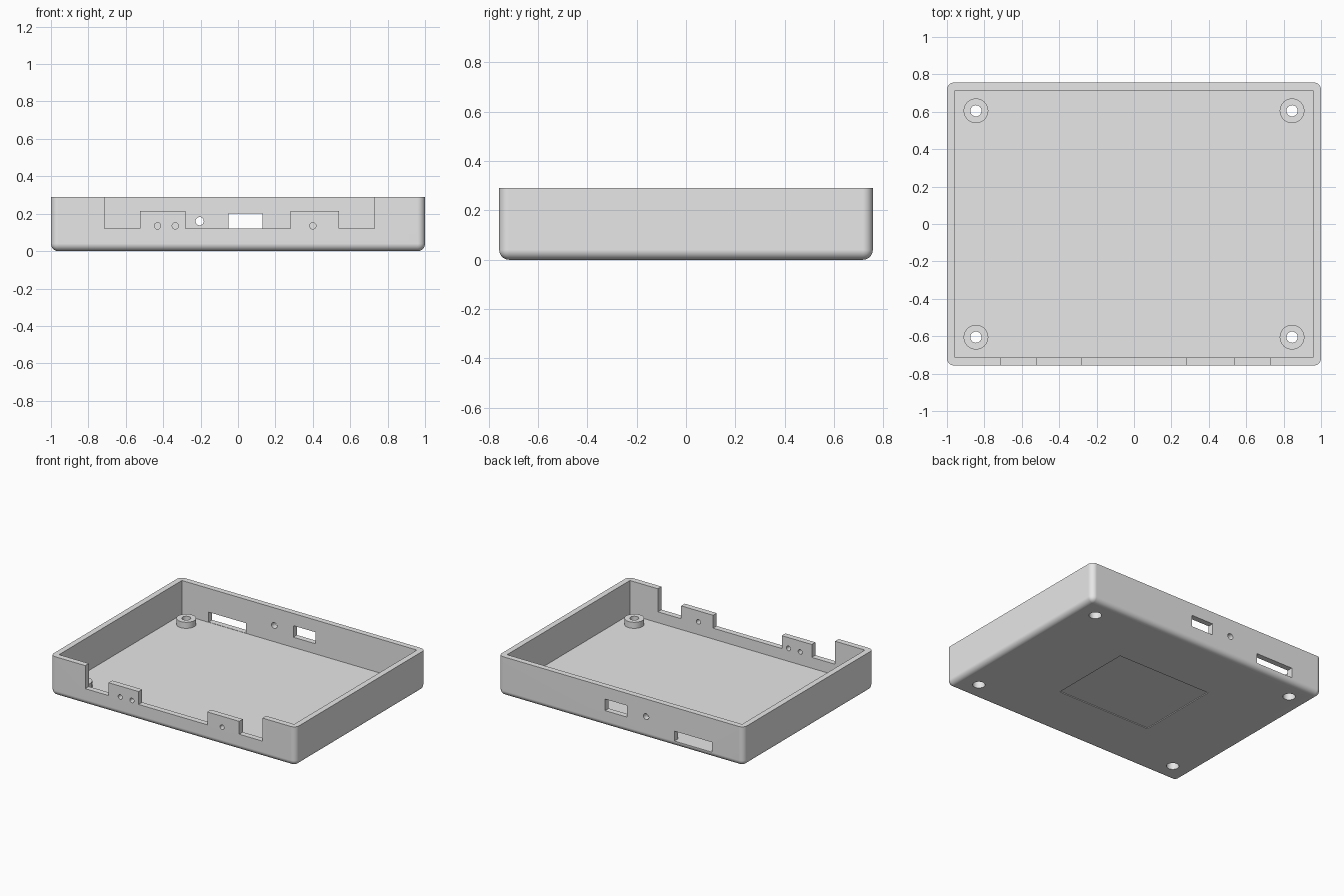
import bpy
import bmesh
from mathutils import Matrix, Vector

if "Cube" in bpy.data.objects:
    bpy.data.objects.remove(bpy.data.objects["Cube"], do_unlink=True)

HX, HY, H = 1.0, 0.757, 0.29      # outer half sizes and height
WALL, FLOOR = 0.042, 0.04
FILLET = 0.04

grey = bpy.data.materials.new("light_grey_plastic")
grey.use_nodes = True
grey.diffuse_color = (0.8, 0.8, 0.8, 1)
grey.node_tree.nodes["Principled BSDF"].inputs["Base Color"].default_value = (0.8, 0.8, 0.8, 1)


def finish(name, bm):
    bmesh.ops.recalc_face_normals(bm, faces=bm.faces)
    mesh = bpy.data.meshes.new(name)
    bm.to_mesh(mesh)
    bm.free()
    mesh.materials.append(grey)
    obj = bpy.data.objects.new(name, mesh)
    bpy.context.collection.objects.link(obj)
    return obj


def box_mesh(lo, hi):
    lo, hi = Vector(lo), Vector(hi)
    bm = bmesh.new()
    place = Matrix.Translation((lo + hi) / 2) @ Matrix.Diagonal((*(hi - lo), 1))
    bmesh.ops.create_cube(bm, size=1, matrix=place)
    return bm


def box(name, lo, hi):
    return finish(name, box_mesh(lo, hi))


def cylinder(name, centre, radius, depth, along_y=False):
    bm = bmesh.new()
    turn = Matrix.Rotation(1.5707963, 4, "X") if along_y else Matrix.Identity(4)
    bmesh.ops.create_cone(bm, cap_ends=True, segments=40, radius1=radius, radius2=radius,
                          depth=depth, matrix=Matrix.Translation(centre) @ turn)
    return finish(name, bm)


def combine(target, tool, operation="DIFFERENCE"):
    tool.hide_render = True
    mod = target.modifiers.new("combine", "BOOLEAN")
    mod.operation, mod.solver, mod.object = operation, "EXACT", tool
    bpy.context.view_layer.objects.active = target
    bpy.ops.object.modifier_apply(modifier=mod.name)
    bpy.data.objects.remove(tool, do_unlink=True)


# Outer shell: rounded upright corners and bottom edge, square rim
bm = box_mesh((-HX, -HY, 0), (HX, HY, H))
edges = [e for e in bm.edges if min(v.co.z for v in e.verts) < H / 2]
bmesh.ops.bevel(bm, geom=edges, offset=FILLET, offset_type="OFFSET", segments=8,
                profile=0.5, affect="EDGES")
tray = finish("enclosure_tray", bm)

# Hollow inside
combine(tray, box("cavity", (WALL - HX, WALL - HY, FLOOR), (HX - WALL, HY - WALL, 1)))

# Screw bosses with through holes and counterbores underneath
for sx in (-1, 1):
    for sy in (-1, 1):
        x, y = sx * 0.845, sy * 0.605
        combine(tray, cylinder("boss", (x, y, 0.0525), 0.066, 0.065), "UNION")
        combine(tray, cylinder("screw_hole", (x, y, 0.05), 0.03, 0.3))
        combine(tray, cylinder("counterbore", (x, y, 0), 0.042, 0.1))

# Stepped opening in the front wall that leaves two low tabs
low, tab = 0.12, 0.215
outline = [(-0.715, 0.5), (-0.715, low), (-0.525, low), (-0.525, tab), (-0.28, tab),
           (-0.28, low), (0.28, low), (0.28, tab), (0.54, tab), (0.54, low),
           (0.73, low), (0.73, 0.5)]
bm = bmesh.new()
face = bm.faces.new([bm.verts.new((x, -HY - 0.1, z)) for x, z in outline])
grown = bmesh.ops.extrude_face_region(bm, geom=[face])["geom"]
bmesh.ops.translate(bm, vec=(0, 0.2, 0),
                    verts=[g for g in grown if isinstance(g, bmesh.types.BMVert)])
combine(tray, finish("front_opening", bm))

# Small indicator holes in the tabs
for x in (-0.43, -0.335, 0.4):
    combine(tray, cylinder("indicator_hole", (x, -HY, 0.135), 0.017, 0.2, True))

# Back wall: two rectangular ports and a round hole
for x0, x1, z0, z1 in ((-0.74, -0.435, 0.042, 0.115), (-0.05, 0.13, 0.115, 0.2)):
    combine(tray, box("port", (x0, HY - 0.1, z0), (x1, HY + 0.1, z1)))
combine(tray, cylinder("round_port", (-0.205, HY, 0.16), 0.022, 0.2, True))

# Shallow label recess under the floor
combine(tray, box("label_recess", (-0.395, -0.33, -0.1), (0.37, 0.297, 0.006)))

# Smooth fillets and holes, crisp edges elsewhere
bpy.ops.object.select_all(action="DESELECT")
tray.select_set(True)
bpy.context.view_layer.objects.active = tray
bpy.ops.object.shade_smooth_by_angle(angle=0.6)
normals = tray.modifiers.new("flat_panels", "WEIGHTED_NORMAL")
normals.keep_sharp = True
